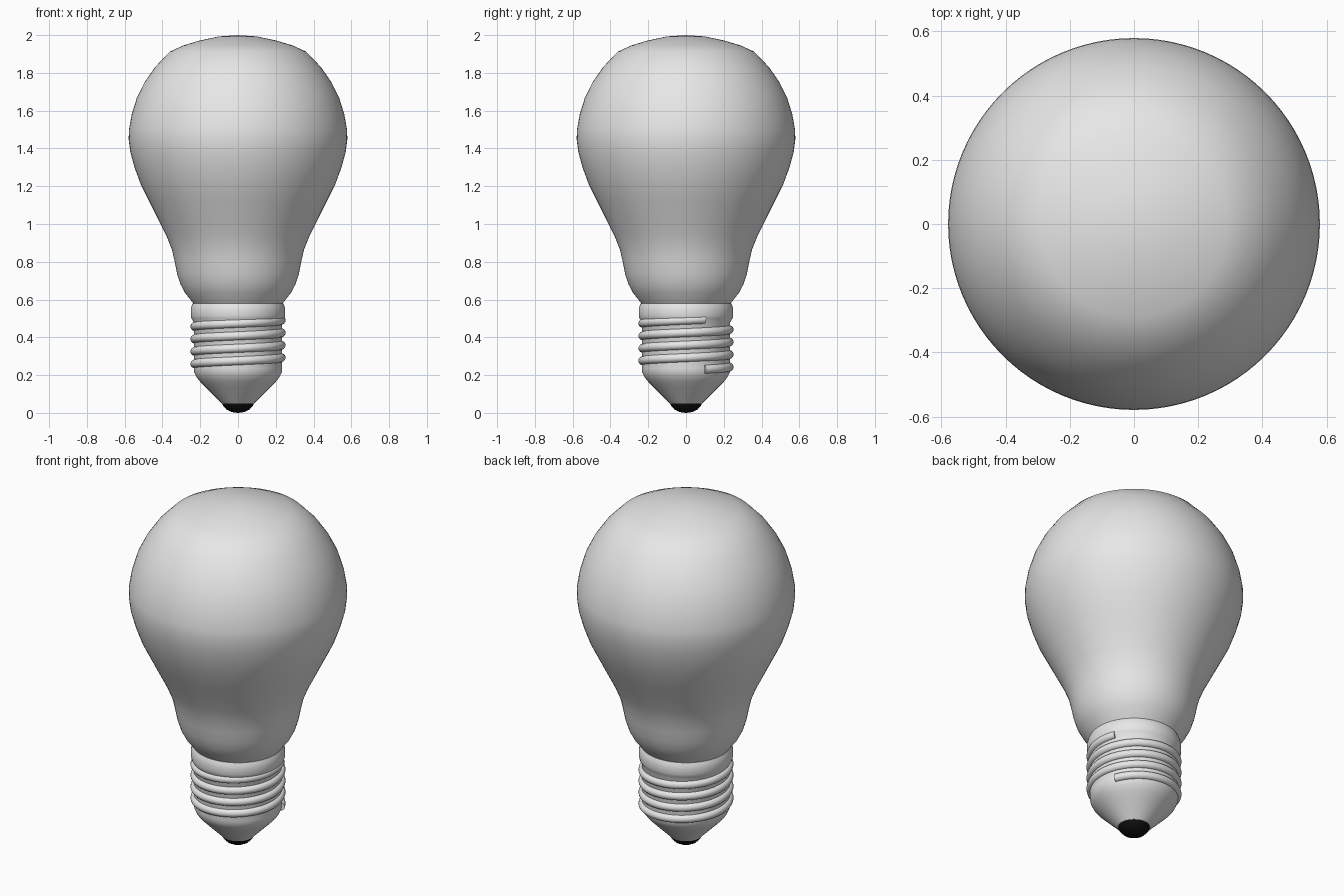
import bpy, bmesh, math

if "Cube" in bpy.data.objects:
    bpy.data.objects.remove(bpy.data.objects["Cube"])


def material(name, rgb):
    m = bpy.data.materials.new(name)
    m.diffuse_color = (*rgb, 1)
    m.use_nodes = True
    m.node_tree.nodes["Principled BSDF"].inputs["Base Color"].default_value = m.diffuse_color
    return m


grey = material("light_grey", (0.8, 0.8, 0.8))
black = material("black", (0.005, 0.005, 0.005))


def finish(name, bm, mat, angle):
    bmesh.ops.recalc_face_normals(bm, faces=bm.faces)
    me = bpy.data.meshes.new(name)
    bm.to_mesh(me)
    bm.free()
    me.materials.append(mat)
    ob = bpy.data.objects.new(name, me)
    bpy.context.collection.objects.link(ob)
    bpy.ops.object.select_all(action='DESELECT')
    ob.select_set(True)
    bpy.context.view_layer.objects.active = ob
    bpy.ops.object.shade_smooth_by_angle(angle=math.radians(angle))
    return ob


def lathe(name, profile, mat, angle=40, steps=96):
    bm = bmesh.new()
    verts = [bm.verts.new((r, 0, z)) for r, z in profile]
    edges = [bm.edges.new(p) for p in zip(verts, verts[1:])]
    bmesh.ops.spin(bm, geom=verts + edges, cent=(0, 0, 0), axis=(0, 0, 1),
                   angle=math.tau, steps=steps)
    bmesh.ops.remove_doubles(bm, verts=bm.verts, dist=0.0005)
    return finish(name, bm, mat, angle)


# Glass envelope
lathe("glass_bulb", [
    (0, 2.0), (0.10, 1.993), (0.20, 1.972), (0.29, 1.945), (0.36, 1.913),
    (0.44, 1.83), (0.495, 1.75), (0.535, 1.67), (0.563, 1.58), (0.577, 1.50),
    (0.579, 1.45), (0.57, 1.38), (0.548, 1.30), (0.515, 1.21), (0.47, 1.12),
    (0.42, 1.02), (0.38, 0.94), (0.35, 0.865), (0.335, 0.80), (0.322, 0.735),
    (0.304, 0.68), (0.28, 0.635), (0.237, 0.58)], grey)

# Metal screw base, with collar and tapered foot
lathe("screw_base", [
    (0, 0.58), (0.239, 0.58), (0.246, 0.565), (0.25, 0.545), (0.25, 0.515),
    (0.246, 0.50), (0.234, 0.48), (0.234, 0.235), (0.232, 0.215), (0.22, 0.19),
    (0.20, 0.165), (0.17, 0.135), (0.13, 0.095), (0.10, 0.065), (0.085, 0.05),
    (0, 0.05)], grey)

# Contact tip
lathe("contact_tip", [
    (0, 0.052), (0.084, 0.052), (0.079, 0.038), (0.062, 0.019), (0.04, 0.007),
    (0.02, 0.002), (0, 0)], black)

# Helical thread: a small round section swept up four turns
TURNS, PER_TURN, SECT = 4, 72, 14
bm = bmesh.new()
rings = []
for i in range(TURNS * PER_TURN + 1):
    t = i / PER_TURN
    a = math.radians(25) + math.tau * t
    z = 0.231 + 0.066 * t
    ring = []
    for k in range(SECT):
        b = math.tau * k / SECT
        r = 0.229 + 0.023 * math.cos(b)
        ring.append(bm.verts.new((r * math.cos(a), r * math.sin(a),
                                  z + 0.023 * math.sin(b))))
    rings.append(ring)
for p, q in zip(rings, rings[1:]):
    for k in range(SECT):
        n = (k + 1) % SECT
        bm.faces.new((p[k], p[n], q[n], q[k]))
bm.faces.new(rings[0])
bm.faces.new(rings[-1])
finish("screw_thread", bm, grey, 40)
